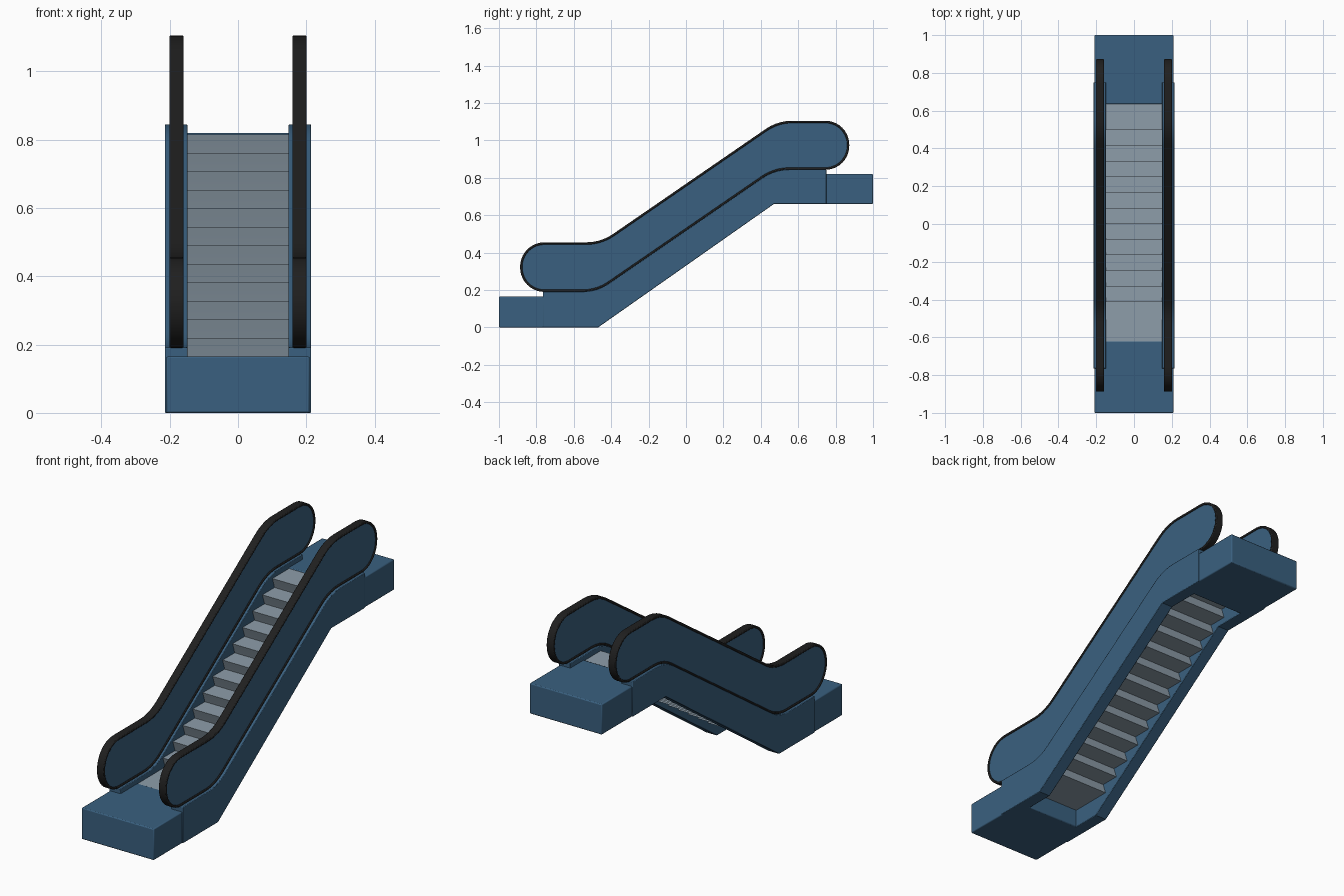
import bpy, bmesh, math
from mathutils import Vector

if "Cube" in bpy.data.objects:
    bpy.data.objects.remove(bpy.data.objects["Cube"])


def material(name, color):
    m = bpy.data.materials.new(name)
    m.diffuse_color = (*color, 1)
    m.use_nodes = True
    m.node_tree.nodes["Principled BSDF"].inputs["Base Color"].default_value = m.diffuse_color
    return m


BLUE = material("blue_paint", (0.042, 0.118, 0.215))
GREY = material("step_grey", (0.27, 0.34, 0.40))
BLACK = material("rubber_black", (0.014, 0.014, 0.014))


def rounded(points):
    """Outline in (y, z); every point is (y, z, corner radius)."""
    out = []
    n = len(points)
    for i, (y, z, r) in enumerate(points):
        p = Vector((y, z))
        if r == 0:
            out.append(p)
            continue
        a = (Vector(points[i - 1][:2]) - p).normalized()
        b = (Vector(points[(i + 1) % n][:2]) - p).normalized()
        half = a.angle(b) / 2
        centre = p + (a + b).normalized() * (r / math.sin(half))
        t0 = p + a * (r / math.tan(half)) - centre
        t1 = p + b * (r / math.tan(half)) - centre
        sweep = math.pi - 2 * half
        steps = max(5, round(sweep / math.radians(9)))
        sign = 1 if t0.x * t1.y - t0.y * t1.x > 0 else -1
        for k in range(steps + 1):
            w = sign * sweep * k / steps
            out.append(centre + Vector((t0.x * math.cos(w) - t0.y * math.sin(w),
                                        t0.x * math.sin(w) + t0.y * math.cos(w))))
    return out


def inset(loop, d):
    """Move a clockwise outline inwards by d."""
    out = []
    for i, p in enumerate(loop):
        e1 = (p - loop[i - 1]).normalized()
        e2 = (loop[(i + 1) % len(loop)] - p).normalized()
        t = (e1 + e2).normalized()
        out.append(p + Vector((t.y, -t.x)) * d / max(0.5, t.dot(e1)))
    return out


def finish(name, bm, mat, bevel=0):
    bmesh.ops.recalc_face_normals(bm, faces=bm.faces)
    me = bpy.data.meshes.new(name)
    bm.to_mesh(me)
    bm.free()
    me.materials.append(mat)
    me.shade_smooth()
    me.set_sharp_from_angle(angle=math.radians(30))
    ob = bpy.data.objects.new(name, me)
    bpy.context.collection.objects.link(ob)
    if bevel:
        mod = ob.modifiers.new("soft_edges", 'BEVEL')
        mod.width = bevel
        mod.segments = 2
        mod.limit_method = 'ANGLE'
        mod.angle_limit = math.radians(50)
    return ob


def prism(name, loop, x0, x1, mat, bevel=0):
    bm = bmesh.new()
    a = [bm.verts.new((x0, p[0], p[1])) for p in loop]
    b = [bm.verts.new((x1, p[0], p[1])) for p in loop]
    bm.faces.new(a)
    bm.faces.new(b[::-1])
    for i in range(len(a)):
        bm.faces.new((a[i - 1], a[i], b[i], b[i - 1]))
    return finish(name, bm, mat, bevel)


def ring(name, outer, inner, x0, x1, mat, bevel=0):
    bm = bmesh.new()
    rows = [[bm.verts.new((x, p[0], p[1])) for p in loop]
            for loop, x in ((outer, x0), (outer, x1), (inner, x1), (inner, x0))]
    for r in range(4):
        u, v = rows[r - 1], rows[r]
        for i in range(len(u)):
            bm.faces.new((u[i - 1], u[i], v[i], v[i - 1]))
    return finish(name, bm, mat, bevel)


# handrail outline, clockwise seen from the right side
rail = rounded([(-0.887, 0.19, 0.13), (-0.887, 0.455, 0.13), (-0.455, 0.455, 0.25),
                (0.49, 1.105, 0.25), (0.873, 1.105, 0.128), (0.873, 0.843, 0.128),
                (0.475, 0.843, 0.25), (-0.475, 0.19, 0.25)])
# truss side outline
skirt = rounded([(-0.765, 0.0, 0), (-0.765, 0.192, 0), (-0.475, 0.192, 0.25),
                 (0.475, 0.845, 0.25), (0.75, 0.845, 0), (0.75, 0.66, 0),
                 (0.47, 0.66, 0), (-0.47, 0.0, 0)])

for side, s in (("left", -1), ("right", 1)):
    prism(side + "_truss_side", skirt, s * 0.148, s * 0.214, BLUE, 0.003)
    prism(side + "_balustrade_panel", inset(rail, 0.008), s * 0.164, s * 0.196, BLUE)
    ring(side + "_handrail", rail, inset(rail, 0.012), s * 0.159, s * 0.201, BLACK, 0.004)

# landing boxes
for name, y0, y1, z0, z1 in (("lower_landing", -1.0, -0.62, 0.0, 0.165),
                             ("upper_landing", 0.635, 1.0, 0.66, 0.82)):
    prism(name, [(y0, z0), (y0, z1), (y1, z1), (y1, z0)], -0.21, 0.21, BLUE, 0.005)

# staircase band: treads with undercut curved risers, zigzag underneath as well
top = [(-0.625, 0.164)]
for k in range(12):
    y, z = -0.413 + 0.0827 * k, 0.219 + 0.0542 * k
    top += [(y + 0.018, z - 0.0542), (y + 0.012, z - 0.035),
            (y + 0.004, z - 0.012), (y, z)]
top.append((0.64, 0.815))
under = [(y, z - 0.07) for y, z in reversed(top)]
prism("steps", top + under, -0.149, 0.149, GREY)
